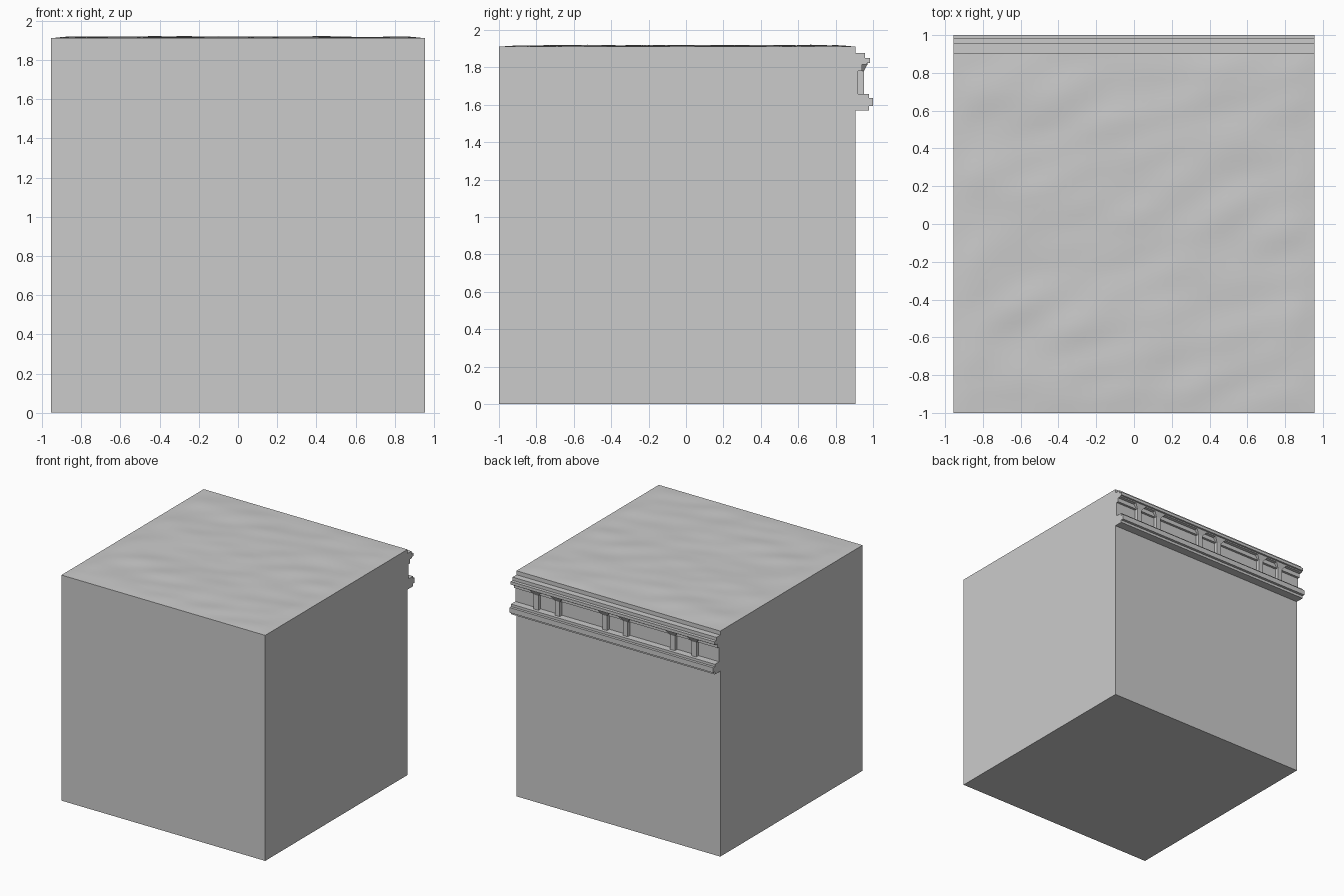
import bpy, bmesh, math
from mathutils import Vector, noise

if "Cube" in bpy.data.objects:
    bpy.data.objects.remove(bpy.data.objects["Cube"])

HX, Y0, Y1 = 0.955, -1.0, 0.905


def finish(bm, name):
    bmesh.ops.recalc_face_normals(bm, faces=bm.faces)
    me = bpy.data.meshes.new(name)
    bm.to_mesh(me)
    bm.free()
    ob = bpy.data.objects.new(name, me)
    bpy.context.collection.objects.link(ob)
    return ob


# Ground block: rippled top surface, straight walls, flat base
bm = bmesh.new()
bmesh.ops.create_grid(bm, x_segments=40, y_segments=40, size=1)
for v in bm.verts:
    x, y = v.co.x * HX, (Y0 + Y1) / 2 + v.co.y * (Y1 - Y0) / 2
    n = noise.noise(Vector((x * 3.2 - y, y * 6 - x, 4.3)))
    edge = min(1, (HX - abs(x)) / 0.1, (y - Y0) / 0.1, (Y1 - y) / 0.1)
    z = 1.911 + edge * (0.005 + 0.009 * n)
    v.co = (x, y, z)
for f in bm.faces:
    f.smooth = True
rim = [e for e in bm.edges if e.is_boundary]
ext = bmesh.ops.extrude_edge_only(bm, edges=rim)["geom"]
for g in ext:
    if isinstance(g, bmesh.types.BMVert):
        g.co.z = 0
    elif isinstance(g, bmesh.types.BMFace):
        g.smooth = False
base = bmesh.ops.contextual_create(
    bm, geom=[e for e in bm.edges if e.is_boundary])["faces"]
for f in base:
    f.smooth = False
for e in rim:
    e.smooth = False
finish(bm, "ground_block")

# Moulded trim along the back edge: profile (y, z) swept in x
profile = [(0.905, 1.571), (0.978, 1.571), (0.978, 1.593), (1.0, 1.593),
           (1.0, 1.636), (0.978, 1.636), (0.978, 1.657), (0.92, 1.657),
           (0.92, 1.78), (0.94, 1.78), (0.94, 1.815), (0.968, 1.815),
           (0.968, 1.825), (0.984, 1.825), (0.984, 1.85), (0.957, 1.85),
           (0.957, 1.877), (0.905, 1.877)]
bm = bmesh.new()
face = bm.faces.new([bm.verts.new((-HX, y, z)) for y, z in profile])
side = bmesh.ops.extrude_face_region(bm, geom=[face])["geom"]
bmesh.ops.translate(bm, vec=(2 * HX, 0, 0),
                    verts=[g for g in side if isinstance(g, bmesh.types.BMVert)])
finish(bm, "back_trim")


# Paired uprights in the frieze, each with a flared cap
def upright(x, name):
    bm = bmesh.new()
    rings = []
    for w, y, z in [(0.022, 0.951, 1.65), (0.022, 0.951, 1.78), (0.055, 0.972, 1.82)]:
        rings.append([bm.verts.new(p) for p in
                      [(x - w, 0.915, z), (x + w, 0.915, z), (x + w, y, z), (x - w, y, z)]])
    for a, b in zip(rings, rings[1:]):
        for i in range(4):
            j = (i + 1) % 4
            bm.faces.new((a[i], a[j], b[j], b[i]))
    bm.faces.new(rings[0])
    bm.faces.new(rings[-1])
    finish(bm, name)


for i, x in enumerate((-0.74, -0.54, -0.097, 0.097, 0.54, 0.74)):
    upright(x, f"frieze_upright_{i + 1}")
